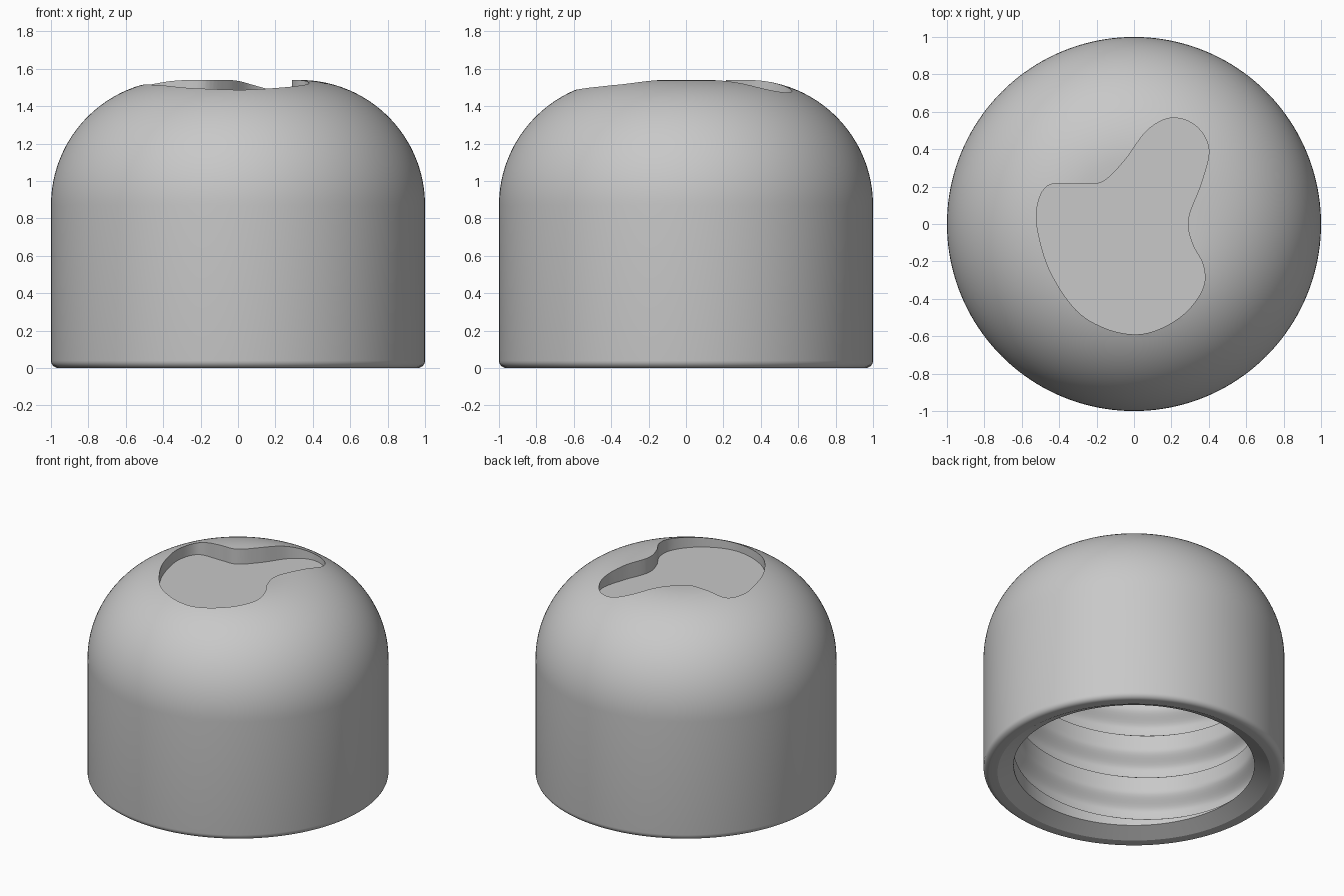
import bpy, bmesh, math
from mathutils import Vector

if "Cube" in bpy.data.objects:
    bpy.data.objects.remove(bpy.data.objects["Cube"], do_unlink=True)

SEGMENTS = 160

grey = bpy.data.materials.new("plain grey")
grey.use_nodes = True
colour = (0.58, 0.58, 0.58, 1)
grey.diffuse_color = colour
grey.node_tree.nodes["Principled BSDF"].inputs["Base Color"].default_value = colour


def arc(cx, cz, radius, start, end, steps):
    """Points of a profile arc, angles in degrees."""
    angles = [math.radians(start + (end - start) * i / steps) for i in range(steps + 1)]
    return [(cx + radius * math.cos(a), cz + radius * math.sin(a)) for a in angles]


def ease(t):
    t = min(max(t, 0), 1)
    return t * t * (3 - 2 * t)


def make_object(name, bm):
    bmesh.ops.recalc_face_normals(bm, faces=bm.faces)
    mesh = bpy.data.meshes.new(name)
    bm.to_mesh(mesh)
    bm.free()
    mesh.materials.append(grey)
    obj = bpy.data.objects.new(name, mesh)
    bpy.context.collection.objects.link(obj)
    return obj


def lathe(name, profile_at):
    """Turn a profile that may change with the angle."""
    bm = bmesh.new()
    columns = []
    for i in range(SEGMENTS + 1):
        a = math.tau * i / SEGMENTS
        columns.append([bm.verts.new((r * math.cos(a), r * math.sin(a), z))
                        for r, z in profile_at(a)])
    for left, right in zip(columns, columns[1:]):
        for j in range(len(left) - 1):
            bm.faces.new((left[j], right[j], right[j + 1], left[j + 1]))
    bmesh.ops.remove_doubles(bm, verts=bm.verts, dist=0.0005)
    bmesh.ops.dissolve_degenerate(bm, edges=bm.edges, dist=0.0001)
    return make_object(name, bm)


def smooth_loop(points, steps):
    """Closed Catmull-Rom curve through the points."""
    pts = [Vector(p) for p in points]
    n = len(pts)
    out = []
    for i in range(n):
        a, b, c, d = (pts[(i + k) % n] for k in (-1, 0, 1, 2))
        for s in range(steps):
            t = s / steps
            out.append(0.5 * (2 * b + (c - a) * t + (2 * a - 5 * b + 4 * c - d) * t ** 2
                              + (3 * b - a - 3 * c + d) * t ** 3))
    return out


# Outer shell: domed top, straight side, rounded foot, chamfered mouth
PEAK, VALLEY, PITCH = 0.80, 0.87, 0.32
MOUTH_Z, THREAD_TOP = 0.055, 1.05
shell = [(0, 1.54)] + arc(0.33, 0.87, 0.67, 90, 0, 32) + arc(0.96, 0.04, 0.04, 0, -90, 6)
shell += [(0.907, 0), (PEAK, MOUTH_Z)]

# Inner ceiling
ceiling = arc(0.5, THREAD_TOP, 0.3, 0, 90, 14) + [(0, THREAD_TOP + 0.3)]

# Screw thread: a crest with a shelf above it, then a sloping underside
ROWS = 20


def thread_at(angle):
    points = []
    for row in range(-ROWS, 4 * ROWS + 1):
        u = (row % ROWS) / ROWS
        depth = ease(u / 0.12) - ease((u - 0.28) / 0.4)
        z = 0.10 + PITCH * (row / ROWS + (angle - math.radians(225)) / math.tau)
        if z <= MOUTH_Z:
            points.append((PEAK, MOUTH_Z))
        elif z >= THREAD_TOP:
            points.append((PEAK, THREAD_TOP))
        else:
            points.append((PEAK + (VALLEY - PEAK) * depth, z))
    return points


cap = lathe("cap", lambda angle: shell + thread_at(angle) + ceiling)

# Freeform recess in the top
outline = [(-.52, .08), (-.46, .205), (-.3, .215), (-.17, .225), (-.05, .34), (.07, .5),
           (.2, .567), (.33, .525), (.4, .4), (.36, .22), (.29, .03), (.31, -.1),
           (.37, -.22), (.37, -.34), (.28, -.47), (.14, -.56), (0, -.59),
           (-.16, -.555), (-.31, -.46), (-.44, -.27), (-.505, -.08)]
bm = bmesh.new()
floor = bm.faces.new([bm.verts.new((p.x, p.y, 1.43)) for p in smooth_loop(outline, 6)])
raised = bmesh.ops.extrude_face_region(bm, geom=[floor], use_keep_orig=True)
bmesh.ops.translate(bm, vec=(0, 0, 0.4),
                    verts=[v for v in raised["geom"] if isinstance(v, bmesh.types.BMVert)])
cutter = make_object("recess_cutter", bm)
cutter.hide_render = True

cut = cap.modifiers.new("recess", 'BOOLEAN')
cut.operation = 'DIFFERENCE'
cut.solver = 'EXACT'
cut.object = cutter
bpy.ops.object.select_all(action='DESELECT')
bpy.context.view_layer.objects.active = cap
cap.select_set(True)
bpy.ops.object.modifier_apply(modifier=cut.name)
bpy.data.objects.remove(cutter, do_unlink=True)
bpy.ops.object.shade_smooth_by_angle(angle=math.radians(25))
